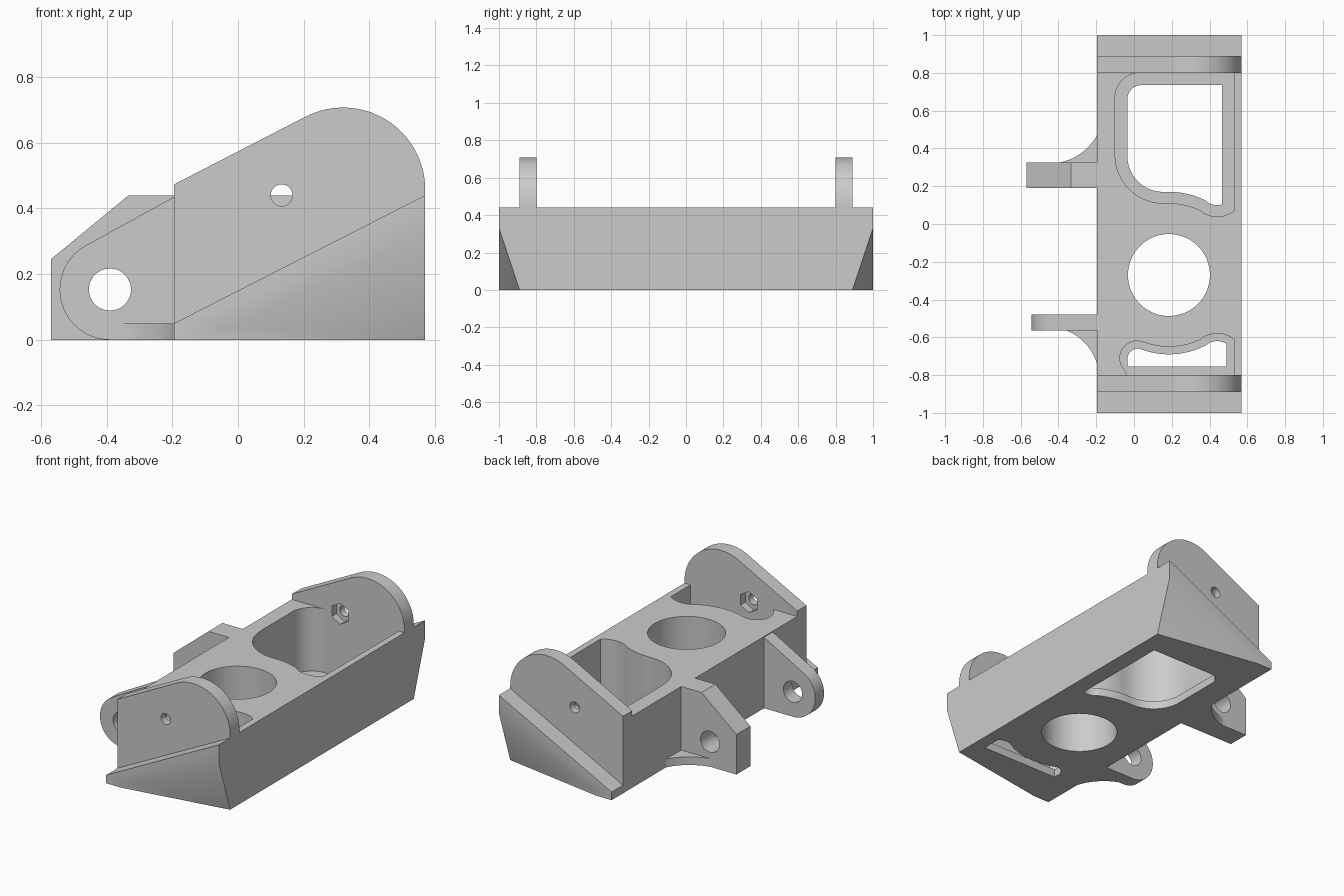
import bpy
import bmesh
from math import cos, sin, radians
from mathutils import Vector

if "Cube" in bpy.data.objects:
    bpy.data.objects.remove(bpy.data.objects["Cube"], do_unlink=True)

grey = bpy.data.materials.new("plain_grey")
grey.use_nodes = True
COLOUR = (0.6, 0.6, 0.6, 1)
grey.diffuse_color = COLOUR
grey.node_tree.nodes["Principled BSDF"].inputs["Base Color"].default_value = COLOUR

BACK, FRONT, TOP = -0.195, 0.57, 0.44   # main block limits in x and z
INNER, OUTER, END = 0.80, 0.89, 1.0     # cheek faces and block end in y
LIP = 0.05                              # pocket floor and gusset thickness


def arc(cx, cy, r, start, stop, n=16):
    """Points along an arc, angles in degrees."""
    angles = [radians(start + (stop - start) * i / n) for i in range(n + 1)]
    return [(cx + r * cos(a), cy + r * sin(a)) for a in angles]


def circle(cx, cy, r, n=48):
    return arc(cx, cy, r, 0, 360 - 360 / n, n - 1)


def prism(name, loops, axis, low, high, slice_plane=None):
    """Solid along y (loops in xz) or z (loops in xy): an outline, then its holes."""
    bm = bmesh.new()
    place = (lambda p, h: (p[0], h, p[1])) if axis == "y" else (lambda p, h: (p[0], p[1], h))
    rims = ([], [])
    for loop in loops:
        rings = [[bm.verts.new(place(p, h)) for p in loop] for h in (low, high)]
        for i in range(len(loop)):
            bm.faces.new((rings[0][i - 1], rings[0][i], rings[1][i], rings[1][i - 1]))
        for rim, ring in zip(rims, rings):
            rim += [bm.edges.get((ring[i - 1], ring[i])) for i in range(len(loop))]
    for rim in rims:
        bmesh.ops.triangle_fill(bm, edges=rim, use_beauty=True, normal=place((0, 0), 1))
    if slice_plane:
        bmesh.ops.bisect_plane(bm, geom=bm.verts[:] + bm.edges[:] + bm.faces[:],
                               plane_co=slice_plane[0], plane_no=slice_plane[1], clear_outer=True)
        bmesh.ops.holes_fill(bm, edges=[e for e in bm.edges if e.is_boundary])
    bmesh.ops.recalc_face_normals(bm, faces=bm.faces)
    if bm.calc_volume(signed=True) < 0:
        bmesh.ops.reverse_faces(bm, faces=bm.faces)
    mesh = bpy.data.meshes.new(name)
    bm.to_mesh(mesh)
    bm.free()
    mesh.materials.append(grey)
    obj = bpy.data.objects.new(name, mesh)
    bpy.context.collection.objects.link(obj)
    return obj


def smooth(obj):
    """Smooth the curved faces and keep the edges sharp."""
    bpy.ops.object.select_all(action="DESELECT")
    obj.select_set(True)
    bpy.context.view_layer.objects.active = obj
    bpy.ops.object.shade_smooth_by_angle(angle=radians(30))


def cut(obj, cutter):
    """Subtract the cutter from the part and discard it."""
    mod = obj.modifiers.new("cut", "BOOLEAN")
    mod.operation, mod.solver, mod.object = "DIFFERENCE", "EXACT", cutter
    graph = bpy.context.evaluated_depsgraph_get()
    mesh = bpy.data.meshes.new_from_object(obj.evaluated_get(graph))
    obj.modifiers.clear()
    obj.data = mesh
    bpy.data.objects.remove(cutter, do_unlink=True)


# Pocket outlines, curved concentrically around the round bore
BX, BY = 0.185, -0.27
large_pocket = (arc(0.03, 0.67, 0.13, 90, 180) + arc(0.155, 0.365, 0.255, 180, 270)
                + arc(BX, BY, 0.38, 92, 63) + arc(0.44, 0.19, 0.15, 240, 307)
                + [(0.53, INNER)])
large_opening = (arc(0.04, 0.66, 0.075, 90, 180) + arc(0.155, 0.36, 0.19, 180, 270)
                 + arc(BX, BY, 0.44, 92, 66) + arc(0.44, 0.19, 0.09, 225, 286)
                 + [(0.465, 0.735)])
small_pocket = ([(-0.035, -INNER)] + arc(0.015, -0.71, 0.09, 215, 70)
                + arc(BX, BY, 0.38, 250, 297) + arc(0.44, -0.73, 0.15, 120, 53)
                + [(0.53, -INNER)])
small_opening = ([(-0.035, -0.755)] + arc(0.02, -0.715, 0.055, 180, 72)
                 + arc(BX, BY, 0.42, 251, 296) + arc(0.44, -0.71, 0.09, 130, 56)
                 + [(0.49, -0.755)])

# Main block with the bore, and a thin rim at the floor of each pocket
block = ([(BACK, -INNER)] + small_pocket + [(FRONT, -INNER), (FRONT, INNER)]
         + large_pocket[::-1] + [(BACK, INNER)])
smooth(prism("main_block", [block, circle(BX, BY, 0.217, 64)], "z", 0, TOP))
smooth(prism("large_pocket_floor", [large_pocket, large_opening], "z", 0, LIP))
smooth(prism("small_pocket_floor", [small_pocket, small_opening], "z", 0, LIP))

# Rounded cheek plates with bolt holes and nut recesses, and sloped end ledges
cheek = [(BACK, 0), (FRONT, 0)] + arc(0.32, 0.457, 0.25, 0, 117, 32) + [(BACK, 0.473)]
ledge = [(BACK, 0), (FRONT, 0), (FRONT, TOP), (BACK, LIP)]
bolt = circle(0.133, TOP, 0.033, 32)
nut = [(0.133 + 0.065 * sin(radians(60 * i)), TOP + 0.065 * cos(radians(60 * i))) for i in range(6)]
for label, s in (("back", 1), ("front", -1)):
    plate = prism(label + "_cheek_plate", [cheek, bolt], "y", s * INNER, s * OUTER)
    cut(plate, prism("nut_cutter", [nut], "y", s * 0.75, s * 0.845))
    smooth(plate)
    corner = Vector((FRONT, s * OUTER, 0))
    up = Vector((FRONT, s * END, 0.33)) - corner
    along = Vector((-0.09, s * END, 0)) - corner
    smooth(prism(label + "_end_ledge", [ledge], "y", s * OUTER, s * END,
                 (corner, up.cross(along) * -s)))

# Thick angular lug and thin rounded lug, sharing one pivot axis
PX, PZ = -0.39, 0.153
angular = [(BACK, 0), (BACK, TOP), (-0.333, TOP), (-0.57, 0.245), (-0.57, 0)]
rounded = [(BACK, 0), (BACK, 0.435)] + arc(PX, PZ, 0.153, 118, 270, 32)
pivot = circle(PX, PZ, 0.064)
smooth(prism("angular_lug", [angular, pivot], "y", 0.19, 0.325))
smooth(prism("rounded_lug", [rounded, pivot], "y", -0.563, -0.478))

# Thin concave gussets at the foot of each lug
angular_gusset = [(BACK, 0.325)] + arc(-0.45, 0.61, 0.29, -79.3, -28.4)
rounded_gusset = [(BACK, -0.563)] + arc(-0.46, -0.82, 0.276, 68.6, 16)
smooth(prism("angular_lug_gusset", [angular_gusset], "z", 0, LIP))
smooth(prism("rounded_lug_gusset", [rounded_gusset], "z", 0, LIP))
